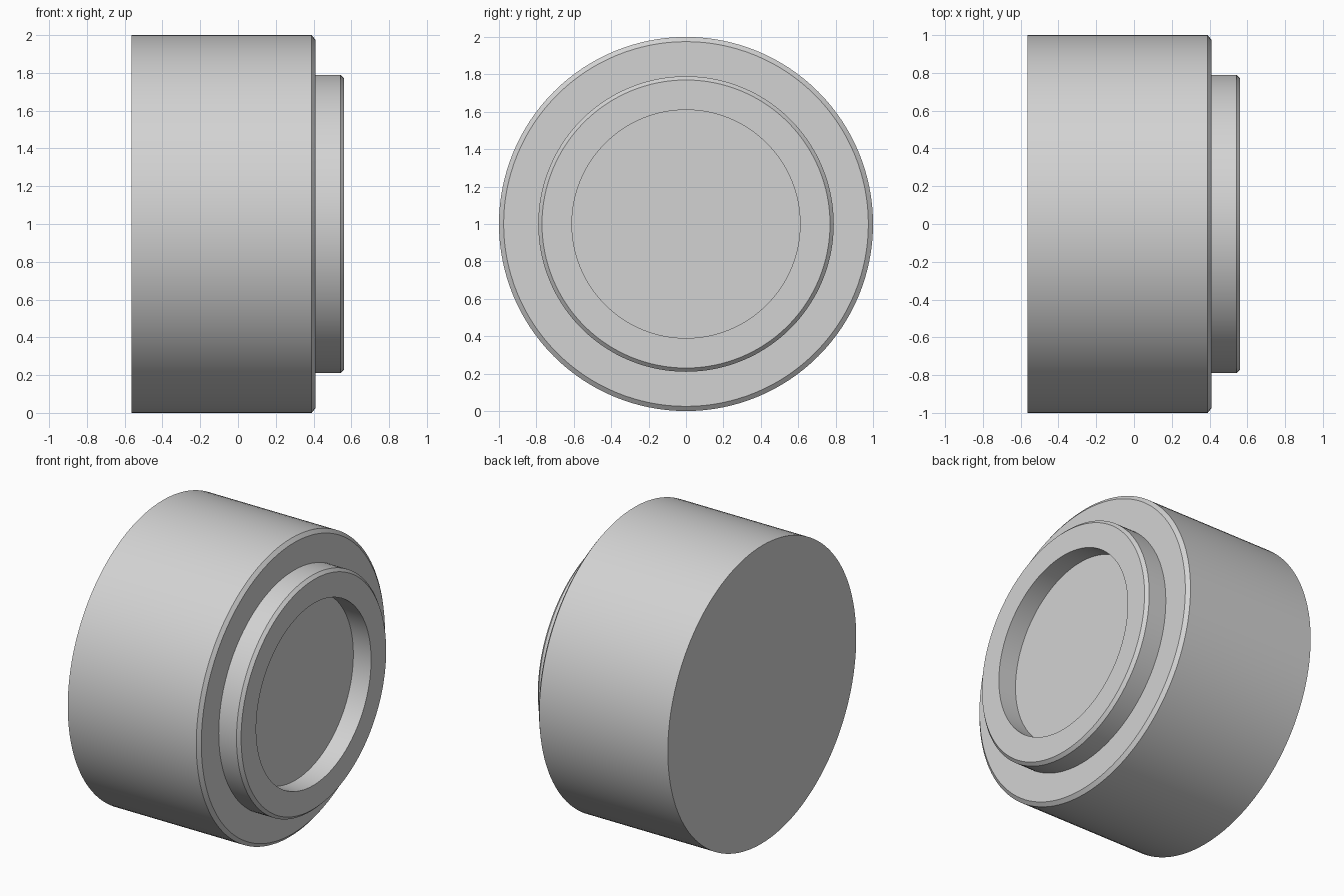
import bpy, bmesh, math
from mathutils import Matrix, Vector

cube = bpy.data.objects.get("Cube")
if cube:
    bpy.data.objects.remove(cube, do_unlink=True)

SEGMENTS = 128

# Single plain grey material
grey = bpy.data.materials.new("light_grey")
grey.use_nodes = True
grey.diffuse_color = (0.65, 0.65, 0.65, 1)
grey.node_tree.nodes["Principled BSDF"].inputs["Base Color"].default_value = (0.65, 0.65, 0.65, 1)

# Profile as (x, radius): back face, drum wall, chamfer, shoulder, raised rim, recess
profile = [(-0.565, 0), (-0.565, 1), (0.39, 1), (0.41, 0.975),
           (0.41, 0.79), (0.542, 0.79), (0.562, 0.77),
           (0.562, 0.61), (0.43, 0.61), (0.43, 0)]


def revolve(name, points):
    """Turn a profile around the x axis, with one flat disc at each end."""
    bm = bmesh.new()
    rings = []
    for x, r in points[1:-1]:
        place = Matrix.Translation(Vector((x, 0, 1))) @ Matrix.Rotation(math.pi / 2, 4, 'Y')
        ring = bmesh.ops.create_circle(bm, segments=SEGMENTS, radius=r, matrix=place)
        rings.append(ring["verts"])
    for a, b in zip(rings, rings[1:]):
        for i in range(SEGMENTS):
            j = (i + 1) % SEGMENTS
            bm.faces.new((a[i], a[j], b[j], b[i]))
    bm.faces.new(rings[0])
    bm.faces.new(rings[-1])
    bmesh.ops.recalc_face_normals(bm, faces=bm.faces[:])
    mesh = bpy.data.meshes.new(name)
    bm.to_mesh(mesh)
    bm.free()
    mesh.materials.append(grey)
    obj = bpy.data.objects.new(name, mesh)
    bpy.context.collection.objects.link(obj)
    return obj


# Stepped drum with recessed end
drum = revolve("stepped_drum", profile)
bpy.ops.object.select_all(action='DESELECT')
drum.select_set(True)
bpy.context.view_layer.objects.active = drum
bpy.ops.object.shade_smooth_by_angle(angle=math.radians(30))
